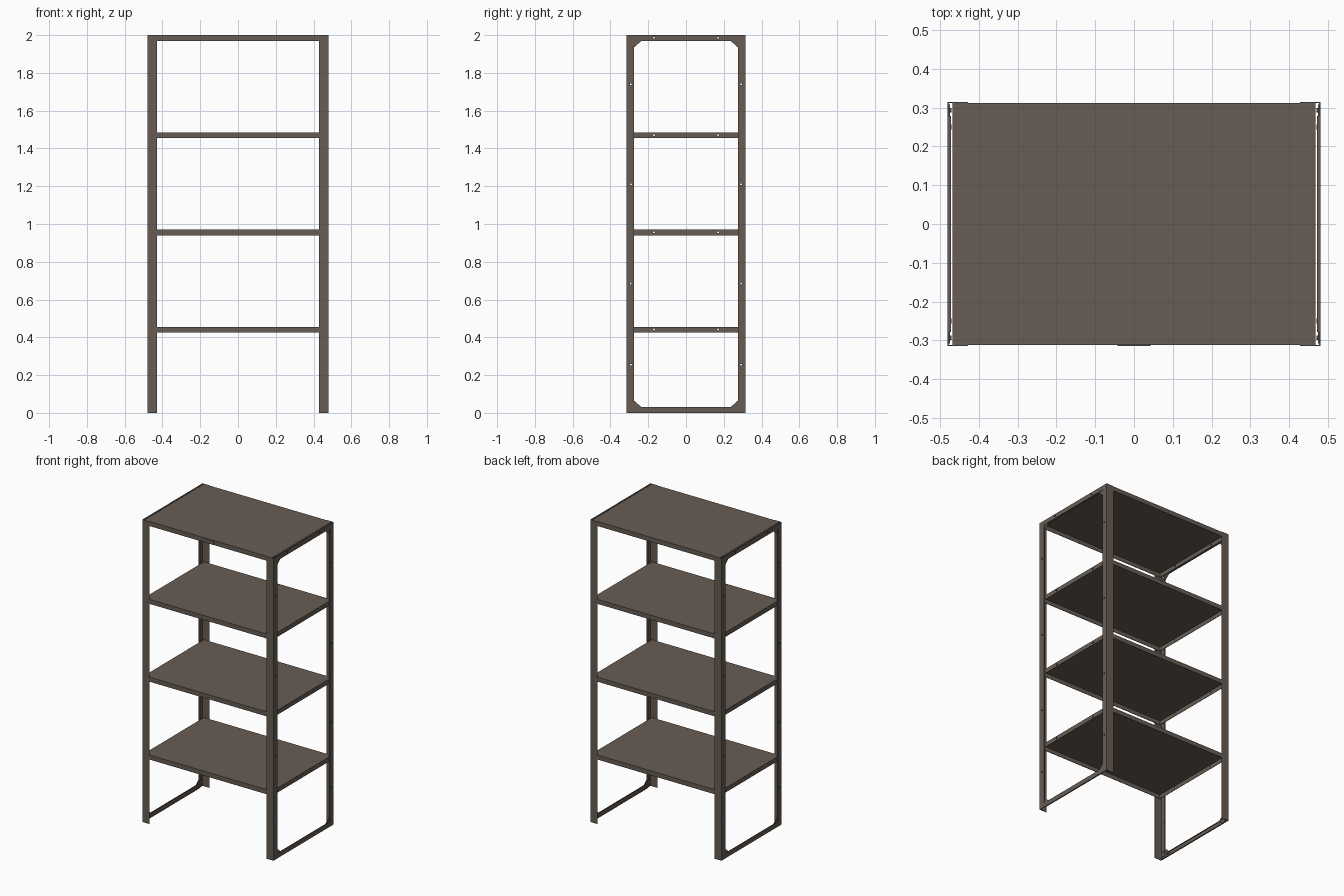
import bpy, bmesh, math
from mathutils import Matrix, Vector

if "Cube" in bpy.data.objects:
    bpy.data.objects.remove(bpy.data.objects["Cube"])

steel = bpy.data.materials.new("warm grey steel")
steel.diffuse_color = (0.135, 0.108, 0.088, 1)
steel.use_nodes = True
steel.node_tree.nodes["Principled BSDF"].inputs["Base Color"].default_value = steel.diffuse_color

W, D, H = 0.48, 0.315, 2.0      # half width, half depth, height
T = 0.003                       # sheet thickness
SHELF_TOPS = (0.455, 0.97, 1.485, 2.0)


def finish(name, bm):
    bmesh.ops.recalc_face_normals(bm, faces=bm.faces)
    me = bpy.data.meshes.new(name)
    bm.to_mesh(me)
    bm.free()
    me.materials.append(steel)
    ob = bpy.data.objects.new(name, me)
    bpy.context.collection.objects.link(ob)
    return ob


def prism(name, pts, direction):
    """Extrude a flat outline of 3D points along a direction."""
    bm = bmesh.new()
    f = bm.faces.new([bm.verts.new(p) for p in pts])
    ext = bmesh.ops.extrude_face_region(bm, geom=[f])
    vs = [v for v in ext["geom"] if isinstance(v, bmesh.types.BMVert)]
    bmesh.ops.translate(bm, verts=vs, vec=direction)
    return finish(name, bm)


def box(name, lo, hi):
    lo, hi = Vector(lo), Vector(hi)
    bm = bmesh.new()
    bmesh.ops.create_cube(bm, size=1, matrix=Matrix.Translation((lo + hi) / 2)
                          @ Matrix.Diagonal((hi - lo).to_4d()))
    return finish(name, bm)


def apply_mod(ob, mod):
    bpy.context.view_layer.objects.active = ob
    bpy.ops.object.modifier_apply(modifier=mod.name)


# Hidden cutter: bolt holes running sideways through posts and shelves
bm = bmesh.new()
holes = [(y, z) for y in (-0.292, 0.292) for z in (0.255, 0.685, 1.21, 1.74)]
holes += [(y, z - 0.014) for y in (-0.17, 0.17) for z in SHELF_TOPS]
for y, z in holes:
    bmesh.ops.create_cone(bm, cap_ends=True, segments=10, radius1=0.005, radius2=0.005,
                          depth=1.2, matrix=Matrix.Translation((0, y, z))
                          @ Matrix.Rotation(math.pi / 2, 4, 'Y'))
cutter = finish("hole_cutter", bm)
cutter.hide_render = True
cutter.hide_viewport = False


def drill(ob):
    m = ob.modifiers.new("holes", 'BOOLEAN')
    m.operation = 'DIFFERENCE'
    m.solver = 'EXACT'
    m.object = cutter
    apply_mod(ob, m)


# Bent-sheet corner posts: front flange, side flange and a small inner lip
profile = [(0.428, D), (W, D), (W, 0.275), (W - 0.008, 0.275), (W - 0.008, 0.275 + T),
           (W - T, 0.275 + T), (W - T, D - T), (0.428, D - T)]
for sx, side in ((-1, "left"), (1, "right")):
    for sy, end in ((-1, "front"), (1, "back")):
        post = prism(f"{end}_{side}_post", [(sx * x, sy * y, 0) for x, y in profile], (0, 0, H))
        drill(post)
        # Triangular corner gussets at foot and head
        for z, dz, lvl in ((0.0, 1, "lower"), (H, -1, "upper")):
            x = sx * (W - T)
            outline = [(0.308, 0.004), (0.308, 0.065), (0.275, 0.065),
                       (0.235, 0.03), (0.235, 0.004)]
            prism(f"{lvl}_{end}_{side}_gusset",
                  [(x, sy * y, z + dz * h) for y, h in outline], (-sx * T, 0, 0))
            # Bolt heads on the gusset
            for by, bz in ((0.25, 0.016), (0.293, 0.016), (0.293, 0.05)):
                bm = bmesh.new()
                bmesh.ops.create_cone(bm, cap_ends=True, segments=6, radius1=0.006, radius2=0.006,
                                      depth=0.004, matrix=Matrix.Translation(
                                          (sx * (W - T - 0.005), sy * by, z + dz * bz))
                                      @ Matrix.Rotation(math.pi / 2, 4, 'Y'))
                finish(f"{lvl}_{end}_{side}_bolt", bm)
    # Side rails joining the posts: channel section at floor and top
    for z0, lvl in ((0.0, "bottom"), (H - 0.03, "top")):
        a, b, c = sx * W, sx * (W - T), sx * (W - 0.008)
        z1 = z0 + 0.03
        sec = [(a, z0), (a, z1), (c, z1), (c, z1 - T), (b, z1 - T), (b, z0 + T), (c, z0 + T), (c, z0)]
        rail = prism(f"{lvl}_{side}_rail", [(x, -0.275, z) for x, z in sec], (0, 0.55, 0))
        if lvl == "top":
            drill(rail)

# Shelves: folded pans, open underneath
for i, zt in enumerate(SHELF_TOPS):
    shelf = box(f"shelf_{i + 1}", (-0.468, -D + T, zt - 0.03), (0.468, D - T, zt))
    bm = bmesh.new()
    bm.from_mesh(shelf.data)
    bmesh.ops.delete(bm, geom=[f for f in bm.faces if f.normal.z < -0.5], context='FACES')
    bm.to_mesh(shelf.data)
    bm.free()
    m = shelf.modifiers.new("sheet", 'SOLIDIFY')
    m.thickness = T
    m.offset = -1
    m.use_even_offset = True
    apply_mod(shelf, m)
    drill(shelf)

# Small blank plate on the front edge of the top shelf
box("front_plate", (-0.042, -D + 0.001, 1.974), (0.042, -D + T + 0.0005, 1.996))

bpy.data.objects.remove(cutter, do_unlink=True)
